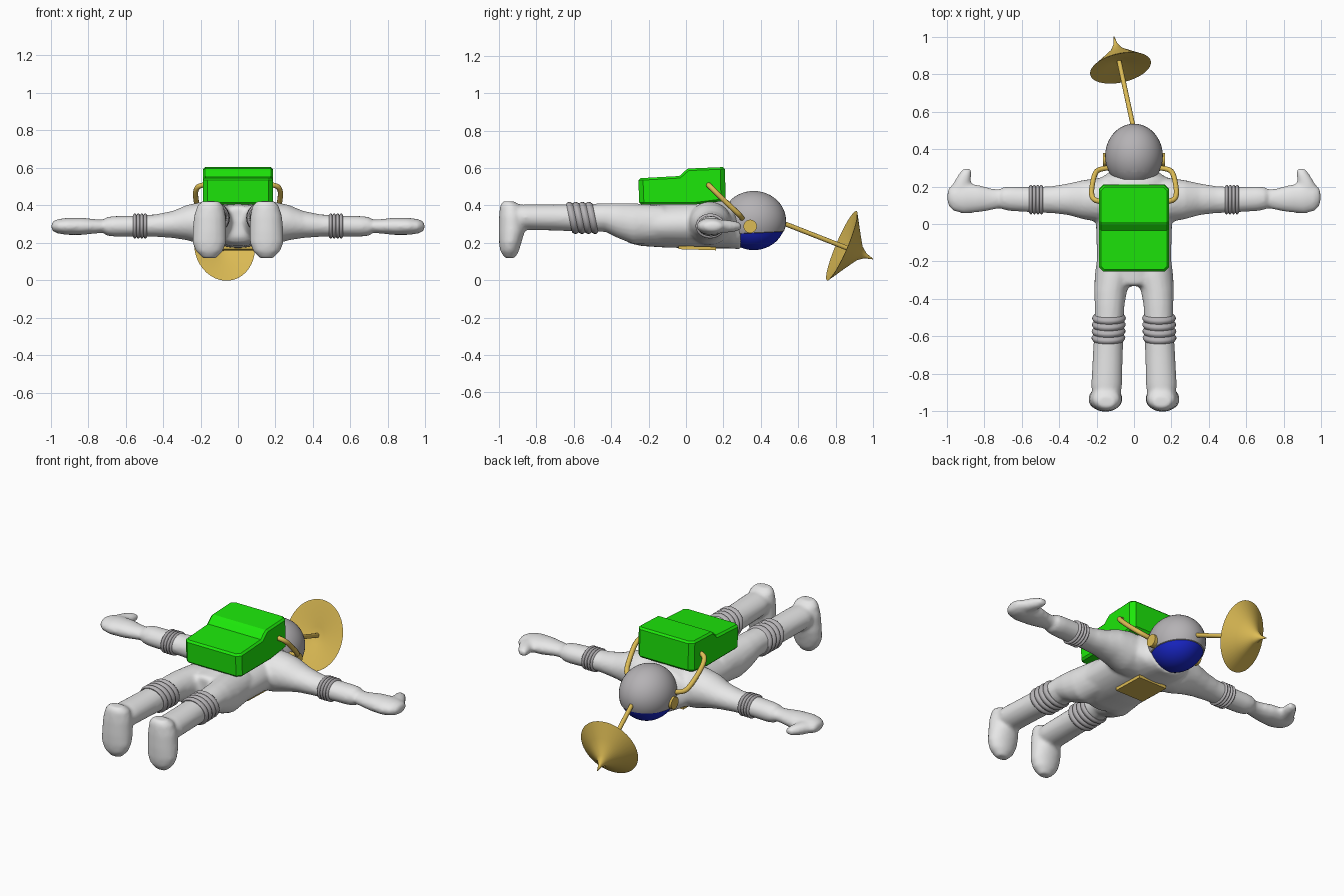
import bpy, bmesh, math
from mathutils import Vector, Matrix

if "Cube" in bpy.data.objects:
    bpy.data.objects.remove(bpy.data.objects["Cube"])


def material(name, rgb):
    m = bpy.data.materials.new(name)
    m.diffuse_color = (*rgb, 1)
    m.use_nodes = True
    m.node_tree.nodes["Principled BSDF"].inputs["Base Color"].default_value = m.diffuse_color
    return m


WHITE = material("suit white", (0.85, 0.85, 0.85))
GREY = material("helmet grey", (0.46, 0.445, 0.46))
GOLD = material("gold", (0.72, 0.50, 0.09))
GREEN = material("pack green", (0.012, 0.80, 0.003))
BLUE = material("visor blue", (0.010, 0.020, 0.60))


def finish(name, bm, mats, angle=40):
    bmesh.ops.recalc_face_normals(bm, faces=bm.faces)
    me = bpy.data.meshes.new(name)
    bm.to_mesh(me)
    bm.free()
    ob = bpy.data.objects.new(name, me)
    bpy.context.collection.objects.link(ob)
    for m in mats:
        me.materials.append(m)
    if angle:
        bpy.ops.object.select_all(action='DESELECT')
        ob.select_set(True)
        bpy.context.view_layer.objects.active = ob
        bpy.ops.object.shade_smooth_by_angle(angle=math.radians(angle))
    return ob


def loft(bm, axis, sections, side=1, n=20):
    """Closed tube of ellipses; a section is (position, centre u, centre v, radius u, radius v)."""
    rings = []
    for t, u, v, ru, rv in sections:
        ring = []
        for i in range(n):
            a = 2 * math.pi * i / n
            p, q = u + ru * math.cos(a), v + rv * math.sin(a)
            co = {'x': (t, p, q), 'y': (p, t, q), 'z': (p, q, t)}[axis]
            ring.append(bm.verts.new((co[0] * side, co[1], co[2])))
        rings.append(ring)
    for r, s in zip(rings, rings[1:]):
        for i in range(n):
            bm.faces.new((r[i], r[(i + 1) % n], s[(i + 1) % n], s[i]))
    bm.faces.new(rings[0])
    bm.faces.new(rings[-1])


def bar(name, p, q, r, mat):
    p, q = Vector(p), Vector(q)
    bm = bmesh.new()
    rot = (q - p).to_track_quat('Z', 'Y').to_matrix().to_4x4()
    bmesh.ops.create_cone(bm, cap_ends=True, segments=16, radius1=r, radius2=r, depth=(q - p).length,
                          matrix=Matrix.Translation((p + q) / 2) @ rot)
    return finish(name, bm, [mat])


# Suit: torso, legs, boots, arms and gloves fused into one skin
bm = bmesh.new()
loft(bm, 'y', [(.295, 0, .255, .12, .088), (.27, 0, .275, .14, .108), (.245, 0, .295, .18, .125),
               (.18, 0, .30, .205, .13), (.05, 0, .30, .205, .13), (-.12, 0, .295, .20, .12),
               (-.24, 0, .295, .197, .112), (-.31, 0, .30, .15, .10), (-.33, 0, .31, .10, .08)], n=32)
for s in (1, -1):
    loft(bm, 'y', [(-.12, .10, .30, .09, .10), (-.28, .11, .302, .10, .11), (-.36, .125, .318, .088, .095),
                   (-.43, .130, .335, .08, .077), (-.55, .134, .333, .077, .074),
                   (-.70, .14, .335, .08, .07), (-.86, .146, .337, .083, .068), (-.95, .148, .34, .07, .06)], s)
    loft(bm, 'z', [(.422, .147, -.95, .045, .03), (.40, .147, -.938, .07, .056), (.34, .15, -.932, .086, .068),
                   (.26, .152, -.932, .091, .070), (.20, .153, -.94, .09, .06),
                   (.155, .153, -.943, .072, .05), (.118, .153, -.942, .035, .027)], s)
    loft(bm, 'x', [(.08, .125, .30, .12, .12), (.19, .128, .305, .118, .115), (.27, .13, .308, .105, .095),
                   (.35, .132, .298, .085, .072), (.44, .13, .292, .072, .06), (.55, .13, .29, .068, .056),
                   (.66, .135, .288, .066, .055), (.70, .137, .288, .06, .05), (.715, .135, .288, .05, .036),
                   (.76, .132, .288, .058, .038), (.83, .135, .288, .073, .046), (.91, .137, .288, .082, .046),
                   (.965, .14, .288, .07, .038), (.995, .145, .288, .042, .022)], s)
    loft(bm, 'y', [(.15, .925, .288, .055, .035), (.21, .922, .288, .047, .035),
                   (.255, .905, .288, .038, .03), (.295, .89, .288, .024, .018)], s)
suit = finish("suit", bm, [WHITE], 0)
remesh = suit.modifiers.new("fuse", 'REMESH')
remesh.mode, remesh.voxel_size, remesh.use_smooth_shade = 'VOXEL', .012, True
soften = suit.modifiers.new("soften", 'SMOOTH')
soften.factor, soften.iterations = .5, 4

# Ribbed knee and elbow joints
ribs = [(i / 32, .004 + .009 * abs(math.sin(math.pi * i / 8))) for i in range(33)]
for s, label in ((1, "right"), (-1, "left")):
    bm = bmesh.new()
    loft(bm, 'y', [(-.485 - .14 * t, .133 + .004 * t, .333, .077 + b, .073 + b) for t, b in ribs], s, 24)
    for v in bm.verts:
        v.co.y -= .2 * (v.co.z - .333)
    finish(label + "_knee_joint", bm, [GREY], 50)
    bm = bmesh.new()
    loft(bm, 'x', [(.485 + .075 * t, .13, .29, .066 + b, .054 + b) for t, b in ribs], s, 24)
    finish(label + "_elbow_joint", bm, [GREY], 50)

# Helmet, flattened at the neck, with a recessed visor facing down and forward
bm = bmesh.new()
bmesh.ops.create_uvsphere(bm, u_segments=40, v_segments=24, radius=1,
                          matrix=Matrix.Translation((0, .362, .317)) @ Matrix.Diagonal((.154, .173, .16, 1)))
neck = bmesh.ops.bisect_plane(bm, geom=bm.verts[:] + bm.edges[:] + bm.faces[:], plane_co=(0, .238, 0),
                              plane_no=(0, -1, 0), clear_outer=True)
bmesh.ops.contextual_create(bm, geom=[g for g in neck["geom_cut"] if isinstance(g, bmesh.types.BMEdge)])
brow = (Vector((0, .29, .25)), Vector((0, .05, -1)).normalized())
chin = (Vector((0, .278, .24)), Vector((0, 1, 0)))
for co, no in (brow, chin):
    bmesh.ops.bisect_plane(bm, geom=bm.verts[:] + bm.edges[:] + bm.faces[:], plane_co=co, plane_no=no)
visor = [f for f in bm.faces if all((f.calc_center_median() - co).dot(no) > 0 for co, no in (brow, chin))]
bmesh.ops.inset_region(bm, faces=visor, thickness=.004, depth=-.004, use_even_offset=True)
for f in visor:
    f.material_index = 1
finish("helmet", bm, [GREY, BLUE])

# Life support pack: stepped side profile extruded across the back, edges chamfered
profile = [(-.25, .405), (-.255, .545), (-.035, .557), (-.005, .585), (.012, .597), (.208, .605), (.212, .425), (.05, .405)]
bm = bmesh.new()
ends = [[bm.verts.new((x, y, z)) for y, z in profile] for x in (-.187, .187)]
bm.faces.new(ends[0])
bm.faces.new(ends[1])
for i in range(len(profile)):
    j = (i + 1) % len(profile)
    bm.faces.new((ends[0][i], ends[0][j], ends[1][j], ends[1][i]))
# Upright corners get a wider chamfer
corners = [e for e in bm.edges if abs(e.verts[0].co.x - e.verts[1].co.x) < .001
           and abs(e.verts[0].co.z - e.verts[1].co.z) > .1]
bmesh.ops.bevel(bm, geom=corners, offset=.025, segments=1, affect='EDGES')
pack = finish("backpack", bm, [GREEN], 0)
bevel = pack.modifiers.new("chamfer", 'BEVEL')
bevel.width, bevel.segments, bevel.limit_method, bevel.angle_limit = .011, 1, 'ANGLE', math.radians(50)

# Air hoses and ear caps
for s, label in ((1, "right"), (-1, "left")):
    cu = bpy.data.curves.new(label + "_hose", 'CURVE')
    cu.dimensions, cu.bevel_depth, cu.bevel_resolution, cu.use_fill_caps = '3D', .014, 3, True
    path = [(.16, .12, .51), (.205, .12, .51), (.228, .15, .48), (.225, .20, .43),
            (.21, .27, .365), (.185, .295, .34), (.13, .30, .33)]
    sp = cu.splines.new('NURBS')
    sp.points.add(len(path) - 1)
    for p, (x, y, z) in zip(sp.points, path):
        p.co = (x * s, y, z, 1)
    sp.order_u, sp.use_endpoint_u, sp.resolution_u = 3, True, 4
    cu.materials.append(GOLD)
    bpy.context.collection.objects.link(bpy.data.objects.new(label + "_hose", cu))
    bar(label + "_ear_cap", (.13 * s, .343, .288), (.166 * s, .343, .288), .036, GOLD)

# Chest plate
bm = bmesh.new()
bmesh.ops.create_cube(bm, size=1, matrix=Matrix.Translation((0, .06, .172)) @ Matrix.Rotation(-.03, 4, 'X')
                      @ Matrix.Diagonal((.19, .2, .018, 1)))
finish("chest_plate", bm, [GOLD], 0)

# Dish antenna: spiked outer cone and shallow inner cone spun around a tilted axis
centre, tip = Vector((-.072, .833, .184)), Vector((-.107, 1.0, .113))
n = (tip - centre).normalized()
u = Vector((1, 0, 0))
u = (u - n * u.dot(n)).normalized()
w = n.cross(u)
bm = bmesh.new()
spin = [(.002, .184), (.014, .14), (.04, .105), (.12, .052), (.202, 0), (.192, 0), (.05, .036), (.002, .04)]
rings = []
for r, h in spin:
    rings.append([bm.verts.new(centre + n * h + u * (r * .82 * math.cos(a)) + w * (r * math.sin(a)))
                  for a in (2 * math.pi * i / 40 for i in range(40))])
for r, s in zip(rings, rings[1:]):
    for i in range(40):
        bm.faces.new((r[i], r[(i + 1) % 40], s[(i + 1) % 40], s[i]))
bm.faces.new(rings[0])
bm.faces.new(rings[-1])
finish("dish", bm, [GOLD], 25)
bar("dish_mast", (0, .50, .313), centre + n * .042, .0125, GOLD)
